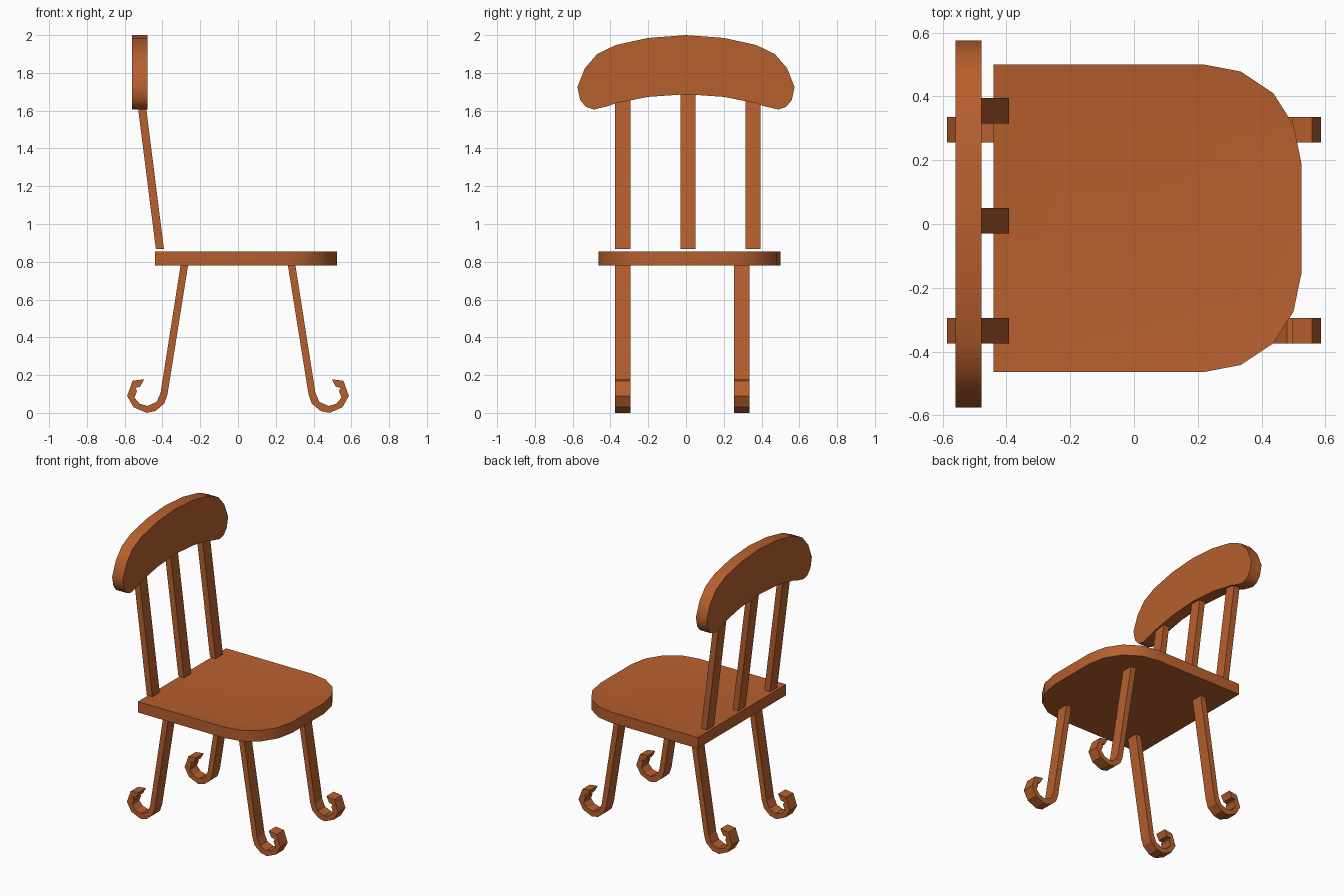
import bpy, bmesh
from math import radians
from mathutils import Vector

if "Cube" in bpy.data.objects:
    bpy.data.objects.remove(bpy.data.objects["Cube"])

wood = bpy.data.materials.new("wood")
wood.diffuse_color = (0.47, 0.115, 0.027, 1)
wood.use_nodes = True
wood.node_tree.nodes["Principled BSDF"].inputs["Base Color"].default_value = wood.diffuse_color


def prism(name, points, offset, smooth=False, dish=False):
    """Extrude a closed 3D outline along offset."""
    bm = bmesh.new()
    base = bm.faces.new([bm.verts.new(p) for p in points])
    ext = bmesh.ops.extrude_face_region(bm, geom=[base], use_keep_orig=True)["geom"]
    bmesh.ops.translate(bm, vec=Vector(offset),
                        verts=[g for g in ext if isinstance(g, bmesh.types.BMVert)])
    bmesh.ops.recalc_face_normals(bm, faces=bm.faces[:])
    if dish:
        # shallow hollow in the sitting surface
        top = max(bm.faces, key=lambda f: f.calc_center_median().z)
        for width, depth in ((0.05, -0.006), (0.14, -0.008)):
            bmesh.ops.inset_region(bm, faces=[top], thickness=width, depth=depth,
                                   use_even_offset=True)
    mesh = bpy.data.meshes.new(name)
    bm.to_mesh(mesh)
    bm.free()
    obj = bpy.data.objects.new(name, mesh)
    bpy.context.collection.objects.link(obj)
    mesh.materials.append(wood)
    if smooth:
        bpy.ops.object.select_all(action='DESELECT')
        obj.select_set(True)
        bpy.context.view_layer.objects.active = obj
        bpy.ops.object.shade_smooth_by_angle(angle=radians(40))
    return obj


# Seat: square back, rounded front, mirrored about its own centre line
half = [(-0.44, 0.482), (0.22, 0.482), (0.335, 0.46), (0.437, 0.392),
        (0.50, 0.293), (0.525, 0.173)]
outline = half + [(x, -y) for x, y in reversed(half)]
prism("seat", [(x, y + 0.018, 0.78) for x, y in outline], (0, 0, 0.075),
      smooth=True, dish=True)

# Curved top rail
half = [(0.2, 1.985), (0.37, 1.948), (0.47, 1.90), (0.535, 1.825), (0.575, 1.725),
        (0.56, 1.656), (0.53, 1.62), (0.487, 1.606), (0.41, 1.625), (0.37, 1.64),
        (0.2, 1.673)]
outline = [(0, 2.0)] + half + [(0, 1.687)] + [(-y, z) for y, z in reversed(half)]
prism("top_rail", [(-0.56, y, z) for y, z in outline], (0.082, 0, 0), smooth=True)

# Three leaning back slats
slat = [(-0.435, 0.867), (-0.392, 0.867), (-0.497, 1.70), (-0.54, 1.70)]
for side, y in (("right", -0.375), ("middle", -0.03), ("left", 0.315)):
    prism(f"back_slat_{side}", [(x, y, z) for x, z in slat], (0, 0.08, 0))

# Four splayed legs ending in outward scrolls
leg = [(0.264, 0.782), (0.373, 0.10), (0.39, 0.05), (0.437, 0.01), (0.484, 0.0),
       (0.553, 0.03), (0.587, 0.09), (0.558, 0.17), (0.497, 0.178), (0.518, 0.138),
       (0.543, 0.133), (0.535, 0.115), (0.548, 0.08), (0.52, 0.048), (0.479, 0.037),
       (0.431, 0.058), (0.41, 0.105), (0.304, 0.782)]
leg[0:1] = [(0.264, 0.782)]
for end, s in (("front", 1), ("rear", -1)):
    for side, y in (("right", -0.375), ("left", 0.255)):
        prism(f"{end}_leg_{side}", [(s * x, y, z) for x, z in leg], (0, 0.08, 0))
